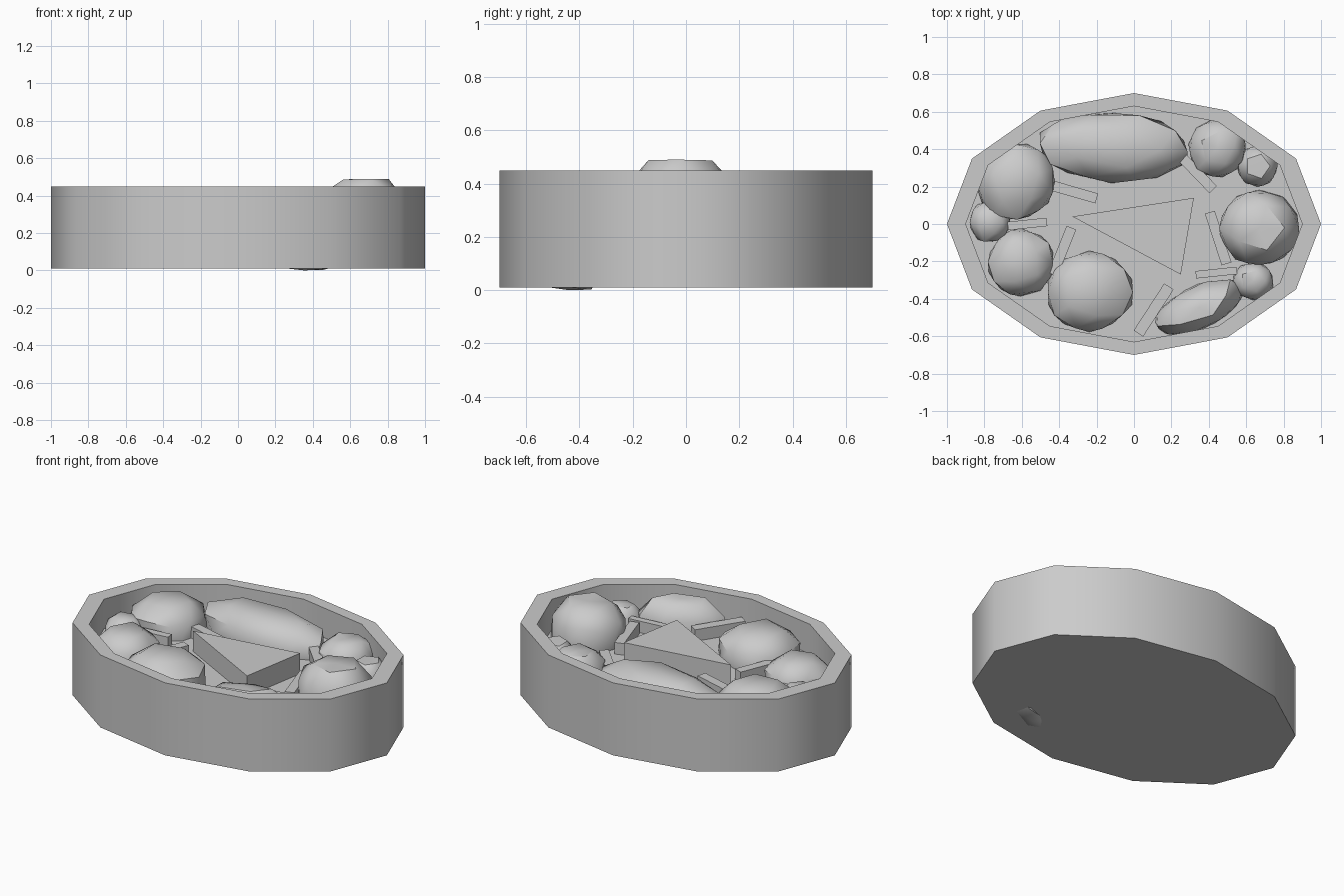
import bpy, bmesh, math, random
from mathutils import Vector, noise

if "Cube" in bpy.data.objects:
    bpy.data.objects.remove(bpy.data.objects["Cube"])

random.seed(4)


def finish(name, bm, smooth=None):
    bmesh.ops.recalc_face_normals(bm, faces=bm.faces)
    me = bpy.data.meshes.new(name)
    bm.to_mesh(me)
    bm.free()
    ob = bpy.data.objects.new(name, me)
    bpy.context.collection.objects.link(ob)
    if smooth:
        bpy.ops.object.select_all(action='DESELECT')
        ob.select_set(True)
        bpy.context.view_layer.objects.active = ob
        bpy.ops.object.shade_smooth_by_angle(angle=math.radians(smooth))
    return ob


def prism(name, outline, z0, z1):
    bm = bmesh.new()
    lo = [bm.verts.new((x, y, z0)) for x, y in outline]
    hi = [bm.verts.new((x, y, z1)) for x, y in outline]
    n = len(outline)
    bm.faces.new(lo[::-1])
    bm.faces.new(hi)
    for i in range(n):
        j = (i + 1) % n
        bm.faces.new((lo[i], lo[j], hi[j], hi[i]))
    return finish(name, bm)


# twelve-sided oval tub: outer wall, rim, inner wall, raised floor
bm = bmesh.new()
rings = []
for s, z in ((1, 0.01), (1, 0.45), (0.9, 0.45), (0.9, 0.27)):
    rings.append([bm.verts.new((s * math.cos(math.radians(a)),
                                0.7 * s * math.sin(math.radians(a)), z))
                  for a in range(0, 360, 30)])
for a, b in zip(rings, rings[1:]):
    for i in range(12):
        j = (i + 1) % 12
        bm.faces.new((a[i], a[j], b[j], b[i]))
bm.faces.new(rings[0][::-1])
bm.faces.new(rings[-1])
finish("tub", bm, 50)


# boxy, lumpy stones: centre x, y, half sizes x, y, bottom, top, turn
def stone(name, x, y, rx, ry, z0, z1, turn):
    bm = bmesh.new()
    bmesh.ops.create_icosphere(bm, subdivisions=2, radius=1)
    seed = Vector((random.uniform(0, 50), random.uniform(0, 50), 0))
    c, s = math.cos(math.radians(turn)), math.sin(math.radians(turn))
    for v in bm.verts:
        d = v.co.normalized()
        p = 4
        k = (math.hypot(d.x, d.y) ** p + abs(d.z) ** p) ** (-1 / p)
        k *= 1 + 0.09 * noise.noise(d * 1.6 + seed)
        q = d * k
        q.z = max(-1, min(1, q.z))
        u, w = q.x * rx, q.y * ry
        v.co = (x + u * c - w * s, y + u * s + w * c,
                (z0 + z1) / 2 + q.z * (z1 - z0) / 2)
    finish(name, bm, 35)


stones = [
    (-0.11, 0.41, 0.41, 0.185, 0.12, 0.44, -3),
    (0.67, -0.02, 0.215, 0.205, 0.10, 0.49, 0),
    (-0.63, 0.225, 0.21, 0.205, 0.12, 0.44, 20),
    (-0.605, -0.205, 0.18, 0.18, 0.12, 0.42, 35),
    (-0.77, 0.01, 0.11, 0.11, 0.15, 0.38, 0),
    (-0.24, -0.365, 0.235, 0.215, 0.10, 0.44, 0),
    (0.35, -0.445, 0.26, 0.115, 0.001, 0.43, 24),
    (0.635, -0.305, 0.11, 0.10, 0.15, 0.38, 0),
    (0.445, 0.405, 0.155, 0.155, 0.12, 0.42, 10),
    (0.66, 0.31, 0.11, 0.11, 0.15, 0.38, 0),
]
for i, row in enumerate(stones):
    stone(f"stone_{i + 1}", *row)

# small planks on the floor: centre x, y, length, width, turn
planks = [
    (-0.315, 0.17, 0.24, 0.055, -16),
    (-0.57, 0.0, 0.21, 0.045, 6),
    (-0.385, -0.145, 0.27, 0.055, 68),
    (0.105, -0.46, 0.30, 0.06, 57),
    (0.44, -0.26, 0.22, 0.04, 6),
    (0.45, -0.075, 0.29, 0.055, -72),
    (0.34, 0.27, 0.24, 0.055, -46),
]
for i, (x, y, ln, w, t) in enumerate(planks):
    c, s = math.cos(math.radians(t)), math.sin(math.radians(t))
    pts = [(x + u * ln / 2 * c - v * w / 2 * s, y + u * ln / 2 * s + v * w / 2 * c)
           for u, v in ((-1, -1), (1, -1), (1, 1), (-1, 1))]
    prism(f"plank_{i + 1}", pts, 0.26, 0.34)

# central triangular slab
prism("triangle_slab", [(-0.33, 0.04), (0.25, -0.27), (0.32, 0.14)], 0.26, 0.395)
